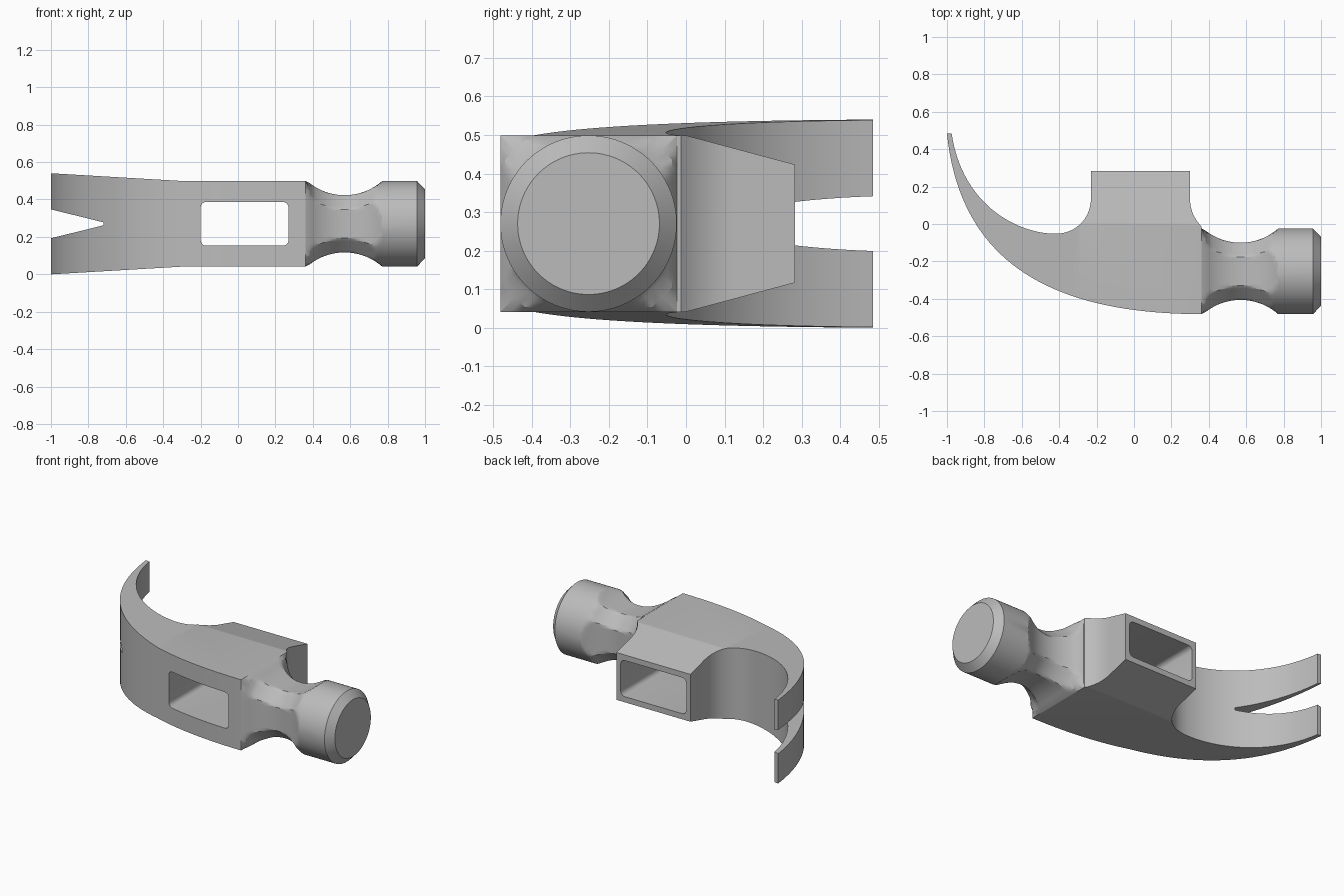
import bpy, bmesh, math
from mathutils import Vector
from mathutils.geometry import interpolate_bezier

if "Cube" in bpy.data.objects:
    bpy.data.objects.remove(bpy.data.objects["Cube"])

MID_Z = 0.27      # height of the mirror plane
HALF = 0.229      # half thickness of the body
FACE_Y = -0.253   # axis of the neck and striking face

steel = bpy.data.materials.new("steel_grey")
steel.use_nodes = True
steel.diffuse_color = (0.5, 0.5, 0.5, 1)
steel.node_tree.nodes["Principled BSDF"].inputs["Base Color"].default_value = steel.diffuse_color


def make_object(name, bm):
    bmesh.ops.recalc_face_normals(bm, faces=bm.faces)
    mesh = bpy.data.meshes.new(name)
    bm.to_mesh(mesh)
    bm.free()
    mesh.materials.append(steel)
    obj = bpy.data.objects.new(name, mesh)
    bpy.context.collection.objects.link(obj)
    return obj


def prism(name, points, place, low, high):
    """Extrude a 2D outline; place(a, b, depth) gives the 3D position."""
    bm = bmesh.new()
    ends = [[bm.verts.new(place(a, b, d)) for a, b in points] for d in (low, high)]
    for ring in ends:
        bm.faces.new(ring)
    for i in range(len(points)):
        j = (i + 1) % len(points)
        bm.faces.new((ends[0][i], ends[0][j], ends[1][j], ends[1][i]))
    return make_object(name, bm)


def along_x(y, z, x):
    return (x, y, MID_Z + z)


def along_y(x, z, y):
    return (x, y, MID_Z + z)


def along_z(x, y, z):
    return (x, y, MID_Z + z)


def curve(a, b, c, d, count):
    pts = interpolate_bezier(*[Vector((*p, 0)) for p in (a, b, c, d)], count)
    return [(p.x, p.y) for p in pts]


def select(obj):
    bpy.ops.object.select_all(action='DESELECT')
    obj.select_set(True)
    bpy.context.view_layer.objects.active = obj


def carve(obj, cutter, operation):
    select(obj)
    mod = obj.modifiers.new(operation.lower(), 'BOOLEAN')
    mod.operation = operation
    mod.solver = 'EXACT'
    mod.object = cutter
    bpy.ops.object.modifier_apply(modifier=mod.name)
    bpy.data.objects.remove(cutter)


# Body and claw: top outline extruded through the thickness
outline = curve((-1, 0.485), (-0.93, -0.2), (-0.45, -0.48), (0.36, -0.482), 40)
outline += curve((0.36, -0.013), (0.32, 0.03), (0.3, 0.08), (0.3, 0.13), 10)
outline += [(0.3, 0.283), (-0.23, 0.283)]
outline += curve((-0.23, 0.14), (-0.23, 0.03), (-0.31, -0.052), (-0.42, -0.052), 14)
outline += curve((-0.42, -0.052), (-0.62, -0.052), (-0.92, 0.1), (-0.975, 0.485), 28)[1:]
body = prism("body_and_claw", outline, along_z, -0.35, 0.35)

# Flare of the claw and its V notch
edge = [(0.5, HALF), (-0.3, HALF), (-1.1, 0.276), (-1.1, 0.102), (-0.72, 0.008)]
flare = prism("flare_cutter", edge + [(x, -z) for x, z in reversed(edge)], along_y, -0.8, 0.8)
carve(body, flare, 'INTERSECT')

# Sloped cheeks around the socket
for side in (1, -1):
    wedge = [(0, HALF), (0.4, 0.122), (0.4, 0.4), (0, 0.4)]
    cheek = prism("cheek_cutter", [(y, side * z) for y, z in wedge], along_x, -0.3, 0.6)
    carve(body, cheek, 'DIFFERENCE')

# Rounded handle socket running front to back
socket = []
for quarter, (sx, sz) in enumerate([(1, 1), (-1, 1), (-1, -1), (1, -1)]):
    for step in range(6):
        a = (quarter + step / 5) * math.pi / 2
        socket.append((0.035 + sx * 0.205 + 0.03 * math.cos(a), sz * 0.087 + 0.03 * math.sin(a)))
carve(body, prism("socket_cutter", socket, along_y, -0.8, 0.8), 'DIFFERENCE')


# Neck and striking face: octagonal waist blending into a round poll
def waist(x):
    """Half width of the flats, following a circular groove."""
    return min(HALF, 0.153 + 0.304 - math.sqrt(0.304 ** 2 - (x - 0.57) ** 2))


SEGMENTS = 96
stations = [(0.36, HALF, HALF), (0.383, waist(0.383), 0.165), (0.4, waist(0.4), 0.13)]
for i in range(1, 25):
    x = 0.4 + 0.37 * i / 24
    stations.append((x, waist(x), 0.078 + 1.7 * (x - 0.57) ** 2))

bm = bmesh.new()
rings = []


def add_ring(x, radius_at):
    ring = []
    for i in range(SEGMENTS):
        a = 2 * math.pi * i / SEGMENTS
        r = radius_at(abs(math.cos(a)), abs(math.sin(a)))
        ring.append(bm.verts.new((x, FACE_Y + r * math.cos(a), MID_Z + r * math.sin(a))))
    rings.append(ring)


for x, flat, corner in stations:
    limit = HALF if x > 0.57 else 1
    add_ring(x, lambda c, s: min(flat / max(c, s), (flat + corner) / (c + s), limit))
for x, radius in [(0.772, HALF), (0.957, HALF), (1.0, 0.184)]:
    add_ring(x, lambda c, s: radius)
for first, second in zip(rings, rings[1:]):
    for i in range(SEGMENTS):
        j = (i + 1) % SEGMENTS
        bm.faces.new((first[i], first[j], second[j], second[i]))
bm.faces.new(rings[0])
bm.faces.new(rings[-1])
neck = make_object("neck_and_striking_face", bm)

for obj, angle in ((body, 25), (neck, 22)):
    select(obj)
    bpy.ops.object.shade_smooth_by_angle(angle=math.radians(angle))
